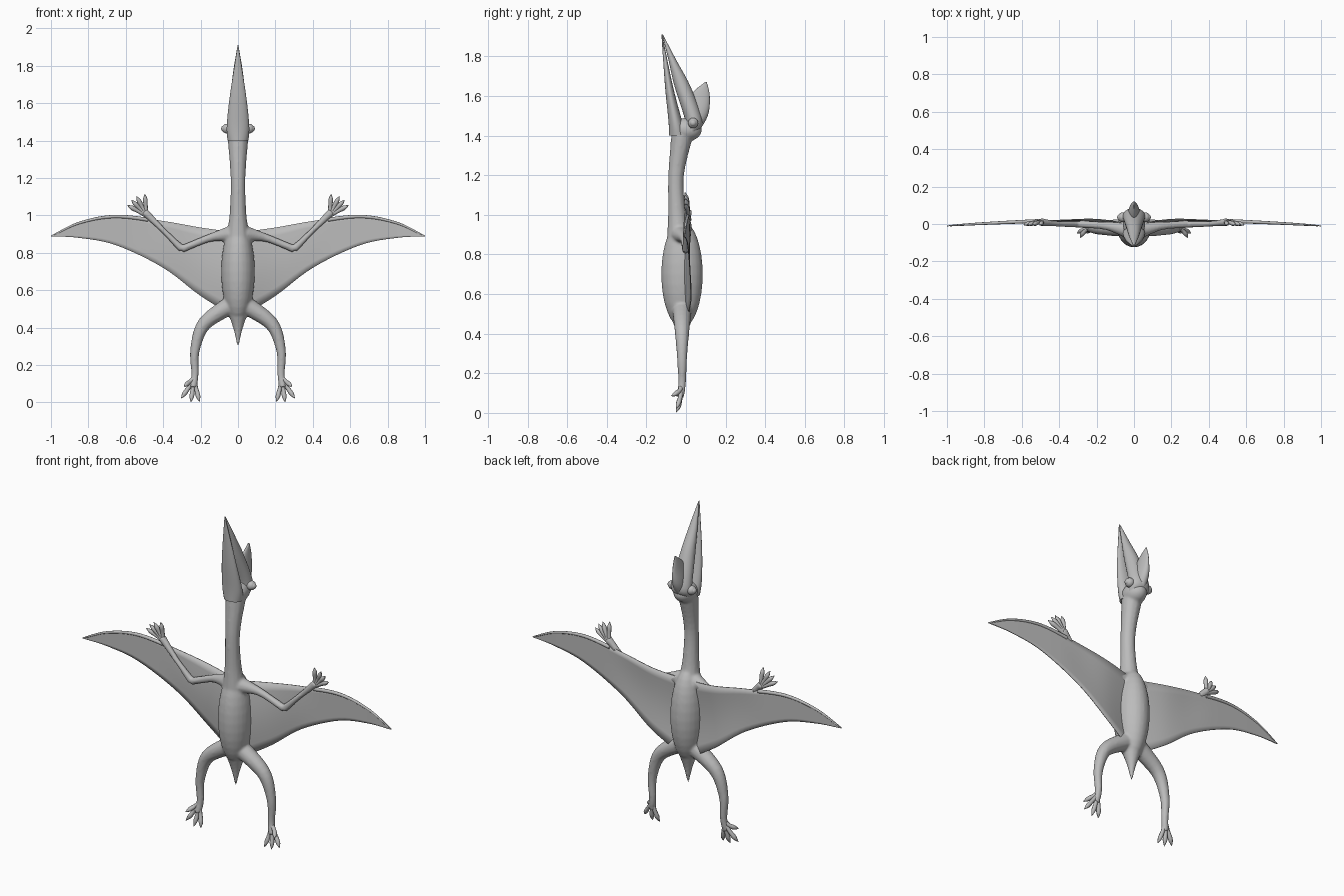
import bpy, bmesh, math
from mathutils import Vector, Matrix

default_cube = bpy.data.objects.get("Cube")
if default_cube:
    bpy.data.objects.remove(default_cube)

hide = bpy.data.materials.new("grey hide")
hide.use_nodes = True
hide.diffuse_color = (.5, .5, .5, 1)
shader = hide.node_tree.nodes["Principled BSDF"]
shader.inputs["Base Color"].default_value = hide.diffuse_color


def smooth_rows(rows, steps=6):
    """Interpolate the rows with a Catmull-Rom spline."""
    points = [Vector(row) for row in rows]
    padded = [points[0], *points, points[-1]]
    result = []
    for before, start, end, after in zip(padded, padded[1:], padded[2:], padded[3:]):
        leaving, arriving = (end - before) / 2, (after - start) / 2
        for step in range(steps):
            t = step / steps
            ease = t * t * (3 - 2 * t)
            result.append(start.lerp(end, ease)
                          + leaving * t * (1 - t) ** 2
                          - arriving * t * t * (1 - t))
    return result + [points[-1]]


def skin(bm, rings):
    """Bridge rings of points into a capped solid."""
    loops = [[bm.verts.new(point) for point in ring] for ring in rings]
    for lower, upper in zip(loops, loops[1:]):
        for i in range(len(lower)):
            bm.faces.new((lower[i - 1], lower[i], upper[i], upper[i - 1]))
    bm.faces.new(reversed(loops[0]))
    bm.faces.new(loops[-1])


def ellipse(centre, side, front, count):
    """Points around a centre, spanned by two half axes."""
    angles = [math.tau * i / count for i in range(count)]
    return [centre + side * math.cos(a) + front * math.sin(a) for a in angles]


def add_loft(bm, rows):
    """Level ellipses; each row is height, centre y, half depth, half width."""
    skin(bm, [ellipse(Vector((0, y, height)), Vector((width, 0, 0)), Vector((0, depth, 0)), 24)
              for height, y, depth, width in smooth_rows(rows)])


def add_tube(bm, rows, sides=12):
    """Round limb; each row is x, y, z, radius."""
    path = smooth_rows(rows)
    rings = []
    for i, row in enumerate(path):
        following, previous = path[min(i + 1, len(path) - 1)], path[max(i - 1, 0)]
        along = (following - previous).xyz
        side = along.cross(Vector((0, 1, 0))).normalized()
        front = along.cross(side).normalized()
        rings.append(ellipse(row.xyz, side * row.w, front * row.w, sides))
    skin(bm, rings)


def add_ellipsoid(bm, centre, radii):
    placement = Matrix.LocRotScale(Vector(centre), None, Vector(radii))
    bmesh.ops.create_uvsphere(bm, u_segments=24, v_segments=16, radius=1, matrix=placement)


def add_clawed_digits(bm, base, degrees, length, direction, droop):
    """Fan of pointed digits opening up or down from a palm."""
    base = Vector(base)
    for angle in map(math.radians, degrees):
        reach = Vector((math.sin(angle), 0, direction * math.cos(angle))) * length
        rows = []
        for fraction, radius in ((0, .013), (.4, .011), (.75, .012), (1, .001)):
            point = base + reach * fraction
            point.y -= droop * fraction ** 2
            rows.append((*point, radius))
        add_tube(bm, rows, sides=8)


def finish(name, bm, mirrored=False):
    bmesh.ops.recalc_face_normals(bm, faces=bm.faces)
    mesh = bpy.data.meshes.new(name)
    bm.to_mesh(mesh)
    bm.free()
    mesh.materials.append(hide)
    part = bpy.data.objects.new(name, mesh)
    bpy.context.collection.objects.link(part)
    if mirrored:
        part.modifiers.new("mirror", "MIRROR").use_mirror_merge = False
    bpy.ops.object.select_all(action="DESELECT")
    part.select_set(True)
    bpy.context.view_layer.objects.active = part
    bpy.ops.object.shade_smooth_by_angle(angle=math.radians(60))
    return part


# Torso, skull, neck, tail and limbs, fused into one skin
bm = bmesh.new()
add_ellipsoid(bm, centre=(0, -.02, .7), radii=(.09, .105, .27))
add_ellipsoid(bm, centre=(0, 0, 1.43), radii=(.06, .08, .06))
add_tube(bm, [(0, -.03, .85, .07), (0, -.045, 1, .046), (0, -.05, 1.2, .04), (0, -.02, 1.4, .055)])
add_tube(bm, [(0, -.02, .52, .07), (0, -.02, .4, .027), (0, -.02, .3, .004)])
upper_arm = [(.04, -.03, .9, .045), (.15, -.01, .88, .022), (.3, 0, .82, .02)]
forearm = [(.3, 0, .82, .02), (.4, 0, .92, .015), (.5, .01, 1.02, .022)]
thigh_to_foot = [(.04, -.02, .52, .05), (.18, -.02, .42, .038), (.23, -.02, .28, .026),
                 (.23, -.02, .15, .02), (.24, -.03, .08, .02)]
for limb in (upper_arm, forearm, thigh_to_foot):
    add_tube(bm, limb)
body = finish("body", bm, mirrored=True)
fuse = body.modifiers.new("fuse", "REMESH")
fuse.mode = "VOXEL"
fuse.voxel_size = .007
fuse.use_smooth_shade = True
soften = body.modifiers.new("soften", "SMOOTH")
soften.factor, soften.iterations = .5, 6

# Beak halves with a narrow gap, and the crest behind them
head_parts = {
    "lower_jaw": [(1.4, -.04, .045, .055), (1.48, -.055, .034, .06),
                  (1.65, -.086, .02, .042), (1.91, -.122, .002, .002)],
    "upper_jaw": [(1.42, .025, .035, .055), (1.48, .04, .045, .06), (1.65, -.018, .04, .04),
                  (1.78, -.068, .02, .024), (1.91, -.118, .002, .002)],
    "head_crest": [(1.4, .02, .03, .02), (1.5, .06, .05, .03),
                   (1.6, .07, .05, .016), (1.67, .1, .005, .004)],
}
for name, rows in head_parts.items():
    bm = bmesh.new()
    add_loft(bm, rows)
    finish(name, bm)

# Eyes in raised sockets
for name, x, radius in (("eyes", .072, .018), ("eye_sockets", .06, .026)):
    bm = bmesh.new()
    add_ellipsoid(bm, centre=(x, .036, 1.464), radii=[radius] * 3)
    finish(name, bm, mirrored=True)

# Wing membranes: each column is x, y, trailing edge, leading edge
columns = smooth_rows([(.02, 0, .46, .91), (.2, .025, .57, .935), (.4, .02, .72, .97),
                       (.65, .01, .84, 1), (.85, 0, .88, .965), (1, -.01, .888, .892)])
bm = bmesh.new()
bands = 8
grid = []
for x, y, trailing, leading in columns:
    sag = .02 * max(0, 1 - 2 * x)
    grid.append([])
    for k in range(bands + 1):
        across = k / bands
        height = trailing + (leading - trailing) * across
        grid[-1].append(bm.verts.new((x, y - sag * math.sin(math.pi * across), height)))
for inner, outer in zip(grid, grid[1:]):
    for k in range(bands):
        bm.faces.new((inner[k], outer[k], outer[k + 1], inner[k + 1]))
wings = finish("wing_membranes", bm, mirrored=True)
thickness = wings.modifiers.new("thickness", "SOLIDIFY")
thickness.thickness, thickness.offset = .005, 0

# Long wing fingers follow the outer leading edge
bm = bmesh.new()
add_tube(bm, [(x, y, leading - .006, .002 + .012 * math.sqrt(1 - x))
              for x, y, trailing, leading in columns if .45 < x < .99])
finish("wing_fingers", bm, mirrored=True)

# Clawed fingers and toes
bm = bmesh.new()
add_clawed_digits(bm, (.49, .01, 1), (4, 27, 44, 62), length=.115, direction=1, droop=.015)
finish("fingers", bm, mirrored=True)
bm = bmesh.new()
add_clawed_digits(bm, (.235, -.025, .12), (-14, 8, 35), length=.12, direction=-1, droop=.025)
add_clawed_digits(bm, (.235, -.025, .13), [50], length=.07, direction=-1, droop=.05)
finish("toes", bm, mirrored=True)
